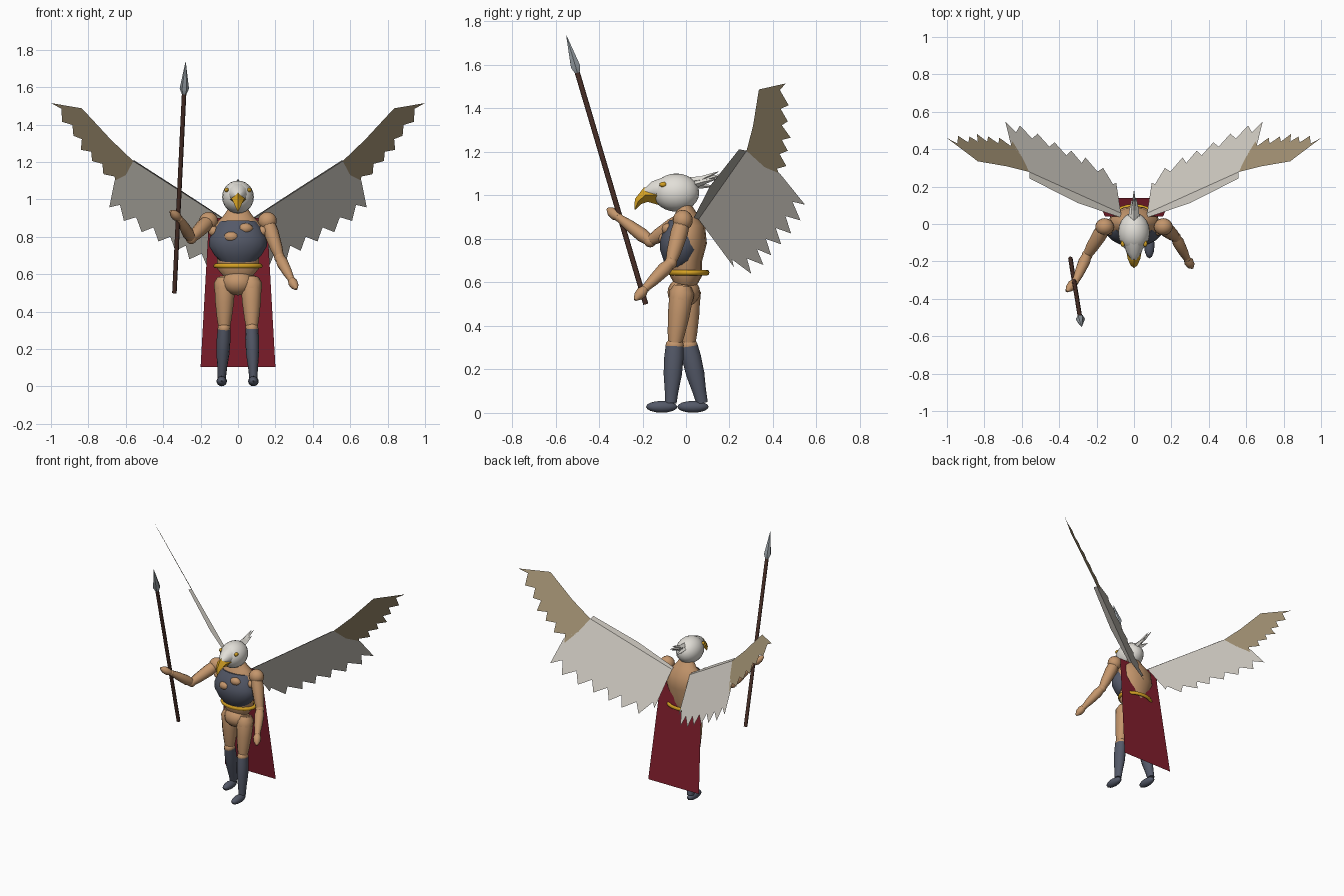
import bpy, bmesh, math
from mathutils import Vector

cube = bpy.data.objects.get("Cube")
if cube:
    bpy.data.objects.remove(cube)


def material(name, r, g, b):
    lin = [((c / 255 + 0.055) / 1.055) ** 2.4 for c in (r, g, b)] + [1]
    m = bpy.data.materials.new(name)
    m.use_nodes = True
    m.diffuse_color = lin
    m.node_tree.nodes["Principled BSDF"].inputs["Base Color"].default_value = lin
    return m


skin = material("tan skin", 196, 150, 108)
slate = material("slate armour", 84, 89, 104)
white = material("white feather", 226, 223, 216)
grey = material("pale grey feather", 212, 207, 198)
brown = material("brown feather", 166, 149, 118)
gold = material("gold", 214, 162, 36)
red = material("dark red cloth", 130, 30, 45)
wood = material("dark wood", 74, 48, 40)
steel = material("steel", 160, 168, 174)


def finish(name, bm, mats, smooth=True):
    me = bpy.data.meshes.new(name)
    bm.to_mesh(me)
    bm.free()
    ob = bpy.data.objects.new(name, me)
    bpy.context.collection.objects.link(ob)
    for m in mats:
        me.materials.append(m)
    if smooth:
        bpy.ops.object.select_all(action="DESELECT")
        ob.select_set(True)
        bpy.context.view_layer.objects.active = ob
        bpy.ops.object.shade_smooth_by_angle(angle=0.8)
    return ob


def ball(name, loc, radii, mat, seg=16):
    bm = bmesh.new()
    bmesh.ops.create_uvsphere(bm, u_segments=seg, v_segments=seg // 2 + 2, radius=1)
    for v in bm.verts:
        v.co = Vector(a * b + c for a, b, c in zip(v.co, radii, loc))
    return finish(name, bm, [mat])


def tube(name, pts, mat, sides=12, depth=1.0):
    """Rings of radius r along points (x, y, z, r); depth scales them front to back."""
    bm = bmesh.new()
    P = [Vector(p[:3]) for p in pts]
    rings = []
    for i, p in enumerate(P):
        t = (P[min(i + 1, len(P) - 1)] - P[max(i - 1, 0)]).normalized()
        u = (Vector((1, 0, 0)) - t * t.x).normalized()
        w = t.cross(u) * depth
        r = pts[i][3]
        rings.append([bm.verts.new(p + (u * math.cos(a) + w * math.sin(a)) * r)
                      for a in (math.tau * k / sides for k in range(sides))])
    for a, b in zip(rings, rings[1:]):
        for k in range(sides):
            n = (k + 1) % sides
            bm.faces.new((a[k], a[n], b[n], b[k]))
    bm.faces.new(rings[0][::-1])
    bm.faces.new(rings[-1])
    bmesh.ops.recalc_face_normals(bm, faces=bm.faces)
    return finish(name, bm, [mat])


# Torso, neck, breastplate with worn patches, belt
tube("torso", [(0, 0, .58, .07), (0, 0, .63, .112), (0, 0, .7, .112), (0, .005, .78, .138),
               (0, 0, .86, .132), (0, 0, .91, .08), (0, -.01, .96, .045)], skin, 16, .66)
ball("pelvis", (0, -.01, .555), (.085, .075, .068), skin)
tube("breastplate", [(0, -.02, .675, .1), (0, -.025, .7, .125), (0, -.025, .75, .155),
                     (0, -.025, .79, .153), (0, -.02, .84, .132), (0, -.015, .88, .1)],
     slate, 18, .62)
for i, (x, y, z, w) in enumerate([(-.035, -.1, .8, .042), (.04, -.085, .845, .04),
                                  (.13, -.035, .83, .035), (-.13, -.035, .83, .03)]):
    ball(f"worn_patch_{i}", (x, y, z), (w, .027, .028), skin, 8)
bpy.ops.mesh.primitive_torus_add(location=(0, .013, .645), major_radius=.115, minor_radius=.013,
                                 major_segments=24, minor_segments=8)
belt = bpy.context.object
belt.name = "belt"
belt.scale = (1.03, .74, 1)
belt.data.materials.append(gold)
bpy.ops.object.shade_smooth_by_angle(angle=0.8)

# Head, hooked beak, eyes, crest
ball("head", (0, -.045, 1.013), (.085, .106, .088), white, 20)
tube("brow", [(0, -.09, 1.03, .06), (0, -.15, 1.025, .042), (0, -.19, 1.015, .015)], white, 10)
tube("beak", [(0, -.12, 1.0, .045), (0, -.185, 1.003, .034), (0, -.22, .972, .019),
              (0, -.235, .935, .002)], gold, 4)
for s, side in ((1, "left"), (-1, "right")):
    ball(f"{side}_eye", (s * .06, -.105, 1.05), (.012, .018, .012), gold, 8)
for i, (x, y, z) in enumerate([(0, .15, 1.11), (.012, .14, 1.075), (-.012, .13, 1.04), (0, .18, 1.1)]):
    tube(f"crest_feather_{i}", [(x, .02, 1.035 + .01 * i, .02), (x, (y + .02) / 2, (z + 1.05) / 2, .013),
                                (x, y, z, .001)], white, 4)

# Arms: shoulder, elbow, wrist, fingertip
arms = {"left": [(.157, -.015, .885), (.222, -.07, .69), (.283, -.185, .575), (.312, -.235, .52)],
        "right": [(-.157, -.015, .885), (-.25, -.165, .79), (-.312, -.305, .895), (-.36, -.36, .938)]}
for side, joints in arms.items():
    S, E, W, F = map(Vector, joints)

    def limb(name, a, b, stops):
        tube(f"{side}_{name}", [(*a.lerp(b, t), r) for t, r in stops], skin)

    ball(f"{side}_shoulder", S, (.05, .046, .048), skin)
    limb("upper_arm", S, E, [(0, .036), (.3, .04), (.75, .033), (1, .024)])
    ball(f"{side}_elbow", E, (.029,) * 3, skin, 12)
    limb("forearm", E, W, [(0, .024), (.25, .032), (.7, .026), (1, .018)])
    ball(f"{side}_wrist", W, (.02,) * 3, skin, 10)
    limb("hand", W, F, [(0, .016), (.35, .026), (.7, .022), (1, .007)])

# Legs: left one steps forward
legs = {"left": [(.07, -.015, .59), (.074, -.052, .31), (.082, -.07, .045)],
        "right": [(-.07, .01, .59), (-.074, .012, .31), (-.087, .074, .045)]}
for side, joints in legs.items():
    H, K, A = map(Vector, joints)
    thigh = [(0, .025), (.1, .05), (.2, .055), (.5, .05), (.8, .04), (1, .03)]
    tube(f"{side}_thigh", [(*H.lerp(K, t), r) for t, r in thigh], skin, 12, 1.0)
    tube(f"{side}_hip_guard", [(*H.lerp(K, t), r) for t, r in ((.02, .04), (.13, .058), (.25, .056))],
         skin, 8)
    ball(f"{side}_knee", K, (.035, .042, .034), skin, 12)
    shin = [(0, .034), (.2, .037), (.5, .035), (.8, .026), (1, .022)]
    tube(f"{side}_greave", [(*K.lerp(A, t), r) for t, r in shin], slate, 12, 1.2)
    ball(f"{side}_boot", A + Vector((0, -.042, -.017)), (.028, .072, .027), slate, 12)

# Cape: one flat sheet
bm = bmesh.new()
bm.faces.new([bm.verts.new(p) for p in ((-.155, .04, .9), (-.2, .14, .105),
                                        (.2, .14, .105), (.155, .04, .9))])
finish("cape", bm, [red], False)

# Wings: flat sheets with sawtooth feather tips, given as (x, z) and laid on a slanted plane
inner_tips = [(.095, .67), (.165, .64), (.26, .68), (.335, .725), (.425, .775), (.515, .825),
              (.61, .885), (.688, .957)]
outer_tips = [(.65, 1.07), (.72, 1.135), (.78, 1.205), (.84, 1.265), (.88, 1.34), (.94, 1.415), (1, 1.515)]
join = [(.66, 1.1), (.6, 1.13), (.56, 1.205)]


def sawtooth(tips, dx, dz):
    out = [tips[0]]
    for a, b in zip(tips, tips[1:]):
        out += [((a[0] + b[0]) / 2 + dx, (a[1] + b[1]) / 2 + dz), b]
    return out


def on_wing(s, x, z, dy=0):
    return (s * x, .06 + .862 * (x - .08) - .64 * (z - .9) + dy, z)


for s, side in ((1, "left"), (-1, "right")):
    sheets = [("inner_feathers", grey, [(.07, .89)] + sawtooth(inner_tips, -.018, .05) + join),
              ("outer_feathers", brown,
               join[:0:-1] + sawtooth(outer_tips, -.025, .02) + [(.835, 1.487), (.68, 1.32)])]
    for name, mat, outline in sheets:
        bm = bmesh.new()
        bm.faces.new([bm.verts.new(on_wing(s, x, z)) for x, z in outline])
        finish(f"{side}_wing_{name}", bm, [mat], False)
    # folded leading edge
    bm = bmesh.new()
    edge = [(.07, .89, 0), (.56, 1.205, 0), (.56, 1.212, -.03), (.3, 1.045, -.045), (.07, .895, -.02)]
    bm.faces.new([bm.verts.new(on_wing(s, *p)) for p in edge])
    finish(f"{side}_wing_leading_edge", bm, [grey], False)

# Spear
low, tip = Vector((-.34, -.185, .5)), Vector((-.28, -.55, 1.735))
tube("spear_shaft", [(*low.lerp(tip, t), .012) for t in (0, .9)], wood, 8)
tube("spear_head", [(*low.lerp(tip, t), r) for t, r in ((.86, .012), (.885, .025), (1, .001))], steel, 6)
